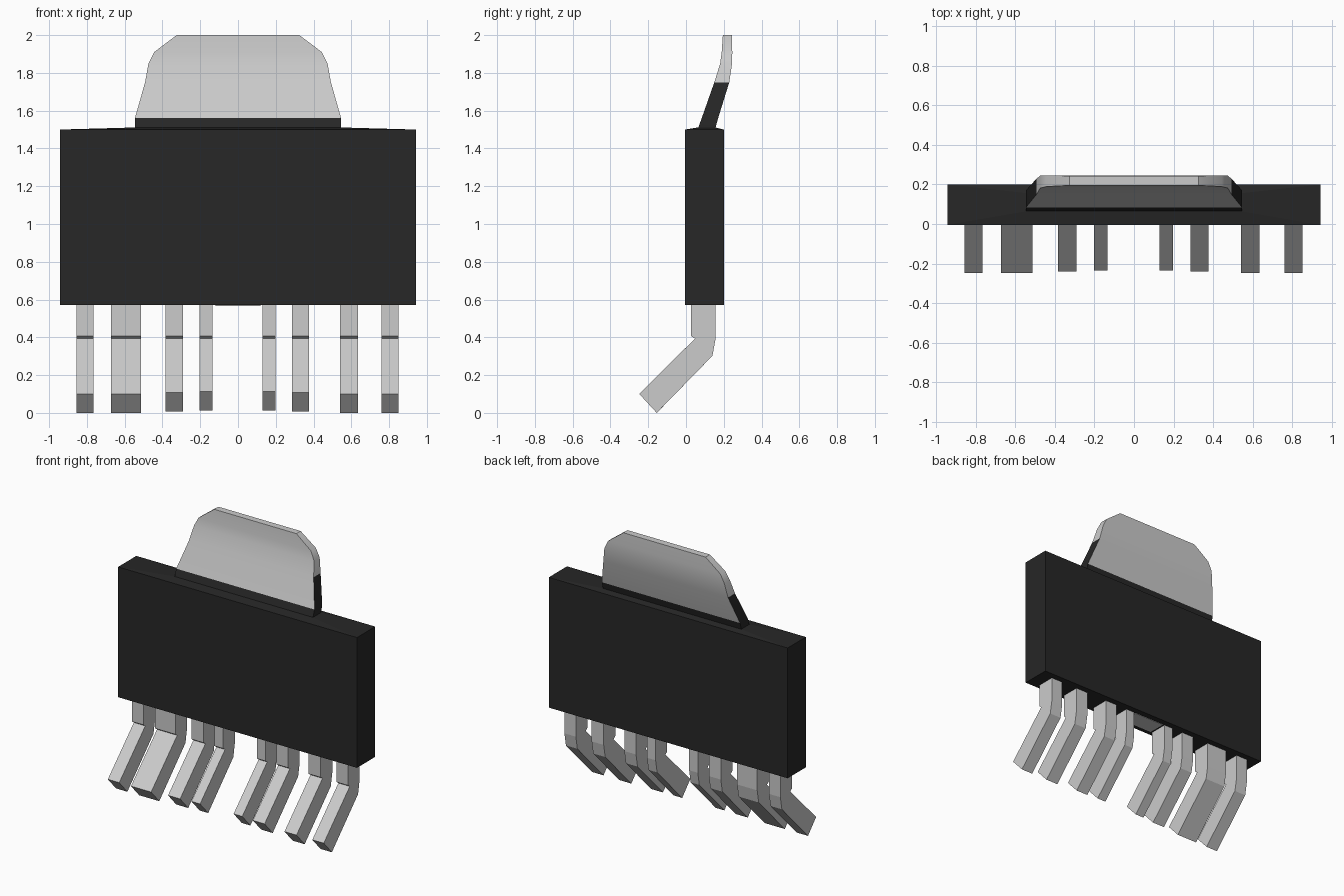
import bpy, bmesh

if "Cube" in bpy.data.objects:
    bpy.data.objects.remove(bpy.data.objects["Cube"])

dark = bpy.data.materials.new("black_plastic")
dark.diffuse_color = (0.02, 0.02, 0.02, 1)
dark.use_nodes = True
dark.node_tree.nodes["Principled BSDF"].inputs["Base Color"].default_value = dark.diffuse_color
metal = bpy.data.materials.new("bare_metal")
metal.diffuse_color = (0.8, 0.8, 0.8, 1)
metal.use_nodes = True
metal.node_tree.nodes["Principled BSDF"].inputs["Base Color"].default_value = metal.diffuse_color


def make(name, bm, mats=()):
    bmesh.ops.recalc_face_normals(bm, faces=bm.faces[:])
    me = bpy.data.meshes.new(name)
    bm.to_mesh(me)
    bm.free()
    ob = bpy.data.objects.new(name, me)
    bpy.context.collection.objects.link(ob)
    for m in mats:
        me.materials.append(m)
    return ob


def loft(rings):
    """Skin a stack of equal vertex rings and cap both ends."""
    bm = bmesh.new()
    vs = [[bm.verts.new(p) for p in r] for r in rings]
    n = len(vs[0])
    for a, b in zip(vs, vs[1:]):
        for i in range(n):
            j = (i + 1) % n
            bm.faces.new((a[i], a[j], b[j], b[i]))
    bm.faces.new(vs[0])
    bm.faces.new(vs[-1])
    return bm


def rect(w, y0, y1, z):
    return [(-w, y0, z), (w, y0, z), (w, y1, z), (-w, y1, z)]


# moulded body, its top rising slightly to the tab
make("body", loft([rect(0.943, -0.005, 0.2, 0.57),
                   rect(0.943, -0.005, 0.2, 1.5),
                   rect(0.548, 0.063, 0.156, 1.511)]), [dark])

# bent heat tab: half width, front y, back y, z
rows = [(0.546, 0.063, 0.155, 1.505), (0.546, 0.083, 0.17, 1.56),
        (0.492, 0.15, 0.229, 1.75), (0.474, 0.181, 0.244, 1.85),
        (0.444, 0.189, 0.245, 1.91), (0.325, 0.195, 0.243, 2.0)]
bm = loft([rect(*r) for r in rows])
bm.normal_update()
for f in bm.faces:
    c = f.calc_center_median()
    on_side = abs(c.x) > 0.1
    if c.z < 1.55 or (on_side and c.z < 1.75):
        f.material_index = 1
make("heat_tab", bm, [metal, dark]).select_set(True)
tab = bpy.data.objects["heat_tab"]
bpy.context.view_layer.objects.active = tab
bpy.ops.object.shade_smooth_by_angle(angle=0.5)

# bent leads: x range and how much shorter the tip is
leads = [(-0.855, -0.765, 0), (-0.672, -0.513, 0), (-0.385, -0.29, 0.008),
         (-0.203, -0.135, 0.012), (0.13, 0.198, 0.012), (0.285, 0.377, 0.008),
         (0.54, 0.635, 0), (0.76, 0.85, 0)]
for k, (x0, x1, s) in enumerate(leads):
    profile = [(0.026, 0.58), (0.026, 0.408), (0.047, 0.393),
               (-0.247 + s, 0.1 + s), (-0.155 + s, 0.0 + s),
               (0.14, 0.302), (0.157, 0.395), (0.157, 0.58)]
    make(f"lead_{k + 1}", loft([[(x, y, z) for y, z in profile] for x in (x0, x1)]), [metal])

# metal plate showing in the underside between the middle leads
make("underside_plate", loft([rect(0.12, 0.03, 0.157, 0.567),
                              rect(0.12, 0.03, 0.157, 0.6)]), [metal])
